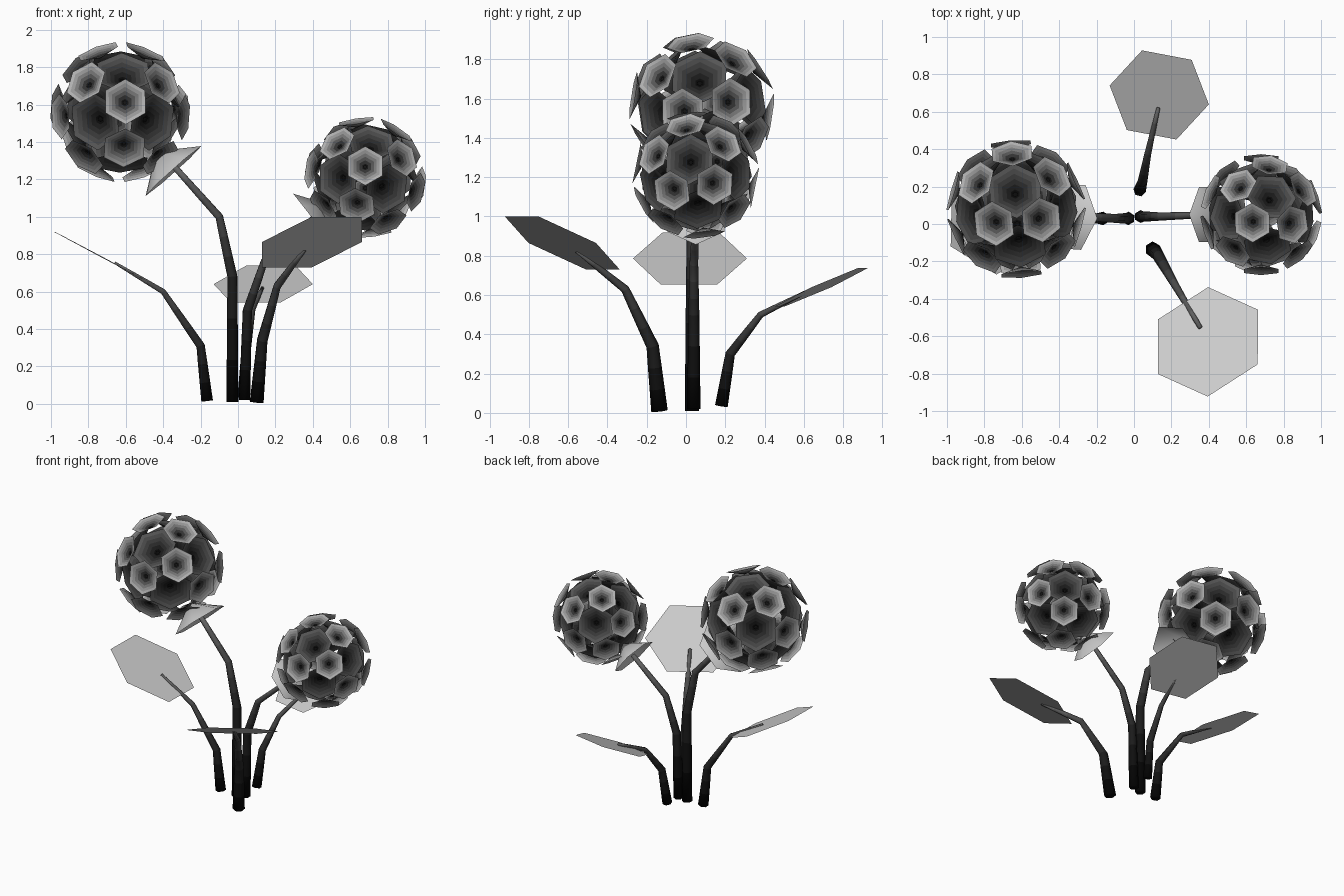
import bpy, bmesh, math
from mathutils import Vector

if "Cube" in bpy.data.objects:
    bpy.data.objects.remove(bpy.data.objects["Cube"])


def grey(level):
    """Dark grey material; level is brightness relative to plain grey."""
    name = "grey_%02d" % round(level * 100)
    mat = bpy.data.materials.get(name)
    if mat is None:
        mat = bpy.data.materials.new(name)
        v = 0.8 * level ** 2.2
        mat.diffuse_color = (v, v, v, 1)
        mat.use_nodes = True
        mat.node_tree.nodes["Principled BSDF"].inputs["Base Color"].default_value = mat.diffuse_color
    return mat


def make_object(name, bm, smooth=False, levels=()):
    mesh = bpy.data.meshes.new(name)
    bm.to_mesh(mesh)
    bm.free()
    for level in levels:
        mesh.materials.append(grey(level))
    for p in mesh.polygons:
        p.use_smooth = smooth
    ob = bpy.data.objects.new(name, mesh)
    bpy.context.collection.objects.link(ob)
    return ob


def ring(bm, centre, a, b, ra, rb):
    return [bm.verts.new(centre + a * ra * math.cos(i * math.pi / 3)
                         + b * rb * math.sin(i * math.pi / 3)) for i in range(6)]


def frame(d, up):
    a = (up - d * up.dot(d)).normalized()
    return a, d.cross(a)


def bridge(bm, lo, hi, index):
    for i in range(6):
        j = (i + 1) % 6
        bm.faces.new((lo[i], lo[j], hi[j], hi[i])).material_index = index


def cup(bm, centre, d, radius, depth, up=Vector((0, 0, 1)), bands=1, first=0):
    """Hollow six-sided cone opening along d, shaded in bands from tip to rim."""
    a, b = frame(d, up)
    rings = []
    for k in range(1, bands + 1):
        f = k / bands
        rings.append(ring(bm, centre - d * depth * (1 - f), a, b, radius * f, radius * f))
    tip = bm.verts.new(centre - d * depth)
    for i in range(6):
        bm.faces.new((tip, rings[0][i], rings[0][(i + 1) % 6])).material_index = first
    for k in range(1, bands):
        bridge(bm, rings[k - 1], rings[k], first + k)


def stem(name, path, r0, r1):
    """Tapered six-sided tube along a path, darker at the foot."""
    path = [Vector(p) for p in path]
    pts = [path[0]]
    for p, q in zip(path, path[1:]):
        pts += [p.lerp(q, 1 / 3), p.lerp(q, 2 / 3), q]
    n = len(pts)
    side = (pts[-1] - pts[0]).cross(Vector((0, 0, 1))).normalized()
    bm = bmesh.new()
    rings = []
    for i, p in enumerate(pts):
        d = (pts[min(i + 1, n - 1)] - pts[max(i - 1, 0)]).normalized()
        a, b = frame(d, side)
        r = r0 + (r1 - r0) * i / (n - 1)
        rings.append(ring(bm, p, a, b, r, r))
    for k in range(n - 1):
        bridge(bm, rings[k], rings[k + 1], k)
    bm.faces.new(rings[0][::-1])
    bm.faces.new(rings[-1]).material_index = n - 2
    make_object(name, bm, True, [0.05 + 0.37 * k / (n - 2) for k in range(n - 1)])


def leaf(name, centre, heading, slope, half_width, half_length):
    """Flat hexagon tilted upward along its heading."""
    h = Vector((heading[0], heading[1], 0)).normalized()
    side = Vector((-h.y, h.x, 0))
    s = math.radians(slope)
    along = h * math.cos(s) + Vector((0, 0, math.sin(s)))
    bm = bmesh.new()
    bm.faces.new(ring(bm, Vector(centre), side, along, half_width, half_length / 0.866))
    make_object(name, bm)


def flower_head(name, centre, scale, small_dir, big_hint):
    """12 large sunken and 20 small raised florets in icosahedral order."""
    centre = Vector(centre)
    s = Vector(small_dir).normalized()
    w, _ = frame(s, Vector(big_hint))
    ang = math.radians(79.19)
    pole = s * math.cos(ang) + w * math.sin(ang)
    a, b = frame(pole, s)

    def direction(theta, phi):
        t, p = math.radians(theta), math.radians(phi)
        return pole * math.cos(t) + (a * math.cos(p) + b * math.sin(p)) * math.sin(t)

    big = [pole] + [direction(63.43, 36 + 72 * k) for k in range(5)]
    small = [direction(t, 72 * k) for t in (37.38, 79.19) for k in range(5)]
    bm = bmesh.new()
    for dirs, dist, r, deep, first in ((big, 0.288, 0.157, 0.4, 0), (small, 0.354, 0.123, 0.33, 6)):
        for d in dirs:
            for sd in (d, -d):
                up = Vector((0, 0, 1)) if abs(sd.z) < 0.95 else Vector((0, 1, 0))
                cup(bm, centre + sd * dist * scale, sd, r * scale, r * deep * scale, up, 6, first)
    make_object(name, bm, True, [.08, .14, .2, .26, .32, .38, .12, .24, .38, .52, .65, .76])


def calyx(name, centre, head, radius):
    d = (Vector(centre) - Vector(head)).normalized()
    bm = bmesh.new()
    cup(bm, Vector(centre), d, radius, radius * 0.7)
    make_object(name, bm, True)


# Tall flower
stem("tall_flower_stem", [(-.03, .03, .01), (-.03, .03, .68), (-.1, .03, 1.0), (-.36, .045, 1.29)], .036, .018)
calyx("tall_flower_calyx", (-.345, .04, 1.245), (-.63, .06, 1.565), .2)
flower_head("tall_flower_head", (-.63, .08, 1.56), 1.0, (.08, -.985, .156), (.85, -.11, .51))

# Short flower
stem("short_flower_stem", [(.035, .04, .02), (.05, .04, .5), (.14, .04, .76), (.41, .05, 1.0)], .034, .016)
calyx("short_flower_calyx", (.4, .05, .99), (.68, .05, 1.21), .17)
flower_head("short_flower_head", (.68, .05, 1.21), .87, (0, -.97, .2), (.95, 0, .3))

# Leaves and their stalks
stem("left_leaf_stalk", [(-.165, .03, .015), (-.2, .03, .31), (-.4, .03, .6), (-.66, .03, .755)], .036, .008)
leaf("left_leaf", (-.73, .02, .786), (-1, .02), 28, .29, .28)
stem("back_leaf_stalk", [(.03, .18, .035), (.045, .225, .3), (.075, .38, .5), (.13, .62, .62)], .034, .01)
leaf("back_leaf", (.135, .69, .64), (.187, .982), 24.4, .27, .238)
stem("front_leaf_stalk", [(.1, -.135, .01), (.13, -.17, .34), (.21, -.31, .63), (.355, -.555, .825)], .042, .012)
leaf("front_leaf", (.395, -.63, .865), (.54, -.84), 28.8, .318, .28)
